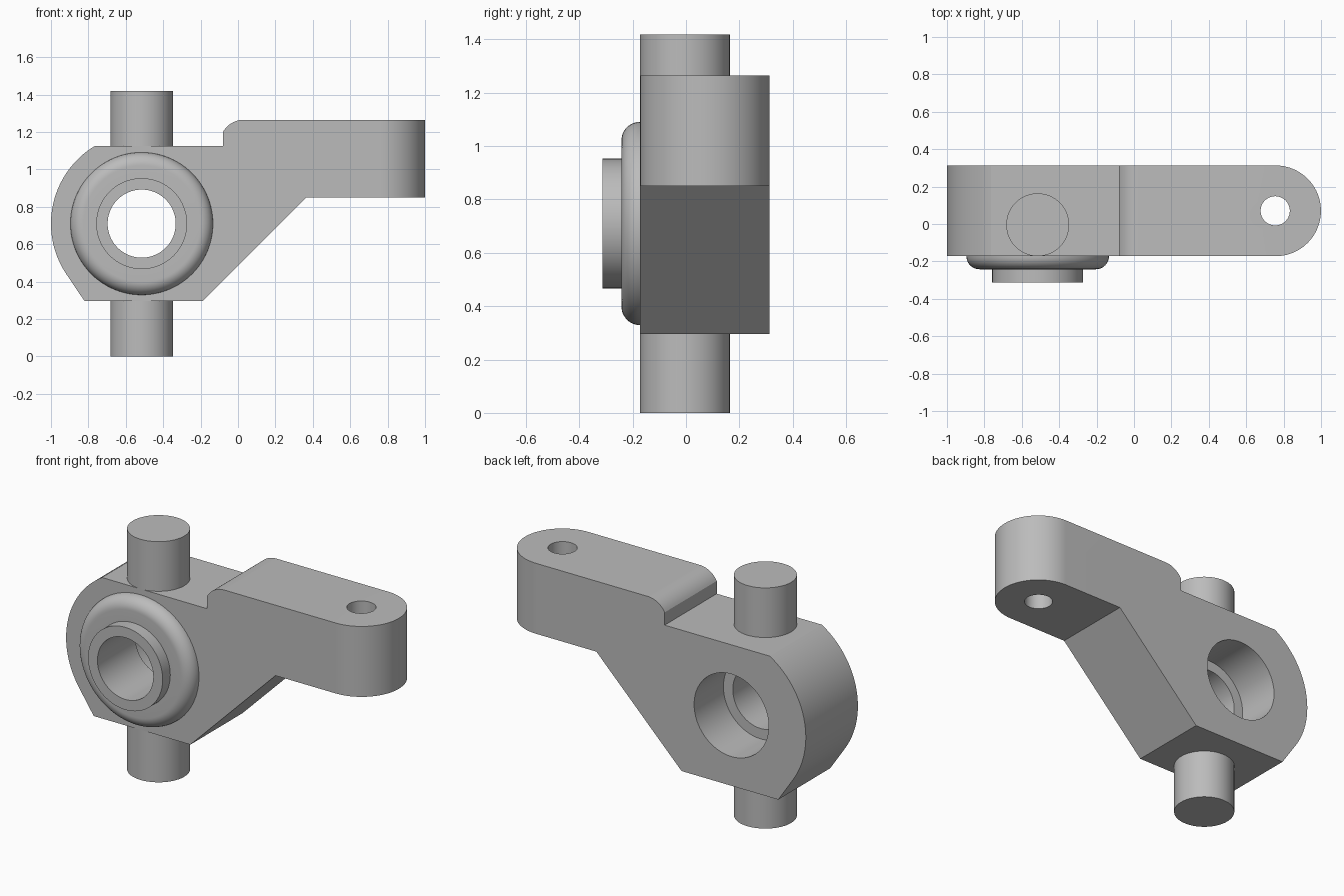
import bpy
import bmesh
from math import radians, cos, sin, tau
from mathutils import Matrix, Vector

if "Cube" in bpy.data.objects:
    bpy.data.objects.remove(bpy.data.objects["Cube"], do_unlink=True)

GREY = (0.5, 0.5, 0.5, 1)
metal = bpy.data.materials.new("grey_metal")
metal.use_nodes = True
metal.diffuse_color = GREY
metal.node_tree.nodes["Principled BSDF"].inputs["Base Color"].default_value = GREY

# Shared dimensions
HUB_X, HUB_Z, HUB_R = -0.515, 0.71, 0.485
FRONT, BACK = -0.172, 0.313
MID_Y, END_R = (FRONT + BACK) / 2, (BACK - FRONT) / 2
TOP, BOTTOM = 1.125, 0.295
SEGMENTS = 96


def arc(cx, cy, r, start, end, n):
    angles = [radians(start + (end - start) * i / n) for i in range(n + 1)]
    return [(cx + r * cos(a), cy + r * sin(a)) for a in angles]


def finish(name, bm):
    bmesh.ops.remove_doubles(bm, verts=bm.verts, dist=1e-5)
    bmesh.ops.recalc_face_normals(bm, faces=bm.faces)
    mesh = bpy.data.meshes.new(name)
    bm.to_mesh(mesh)
    bm.free()
    mesh.materials.append(metal)
    obj = bpy.data.objects.new(name, mesh)
    bpy.context.collection.objects.link(obj)
    return obj


def prism(name, outline, place, low, high):
    """Extrude a flat outline between two levels; place maps (a, b, level) to xyz."""
    bm = bmesh.new()
    face = bm.faces.new([bm.verts.new(place(a, b, low)) for a, b in outline])
    moved = bmesh.ops.extrude_face_region(bm, geom=[face])["geom"]
    shift = Vector(place(0, 0, high)) - Vector(place(0, 0, low))
    bmesh.ops.translate(bm, vec=shift,
                        verts=[v for v in moved if isinstance(v, bmesh.types.BMVert)])
    return finish(name, bm)


def along_y(a, b, level):
    return (a, level, b)


def along_z(a, b, level):
    return (a, b, level)


def disc(cx, cy, r):
    return arc(cx, cy, r, 0, 360, SEGMENTS)[:-1]


def boolean(target, cutter, operation):
    mod = target.modifiers.new(operation.lower(), "BOOLEAN")
    mod.operation, mod.object, mod.solver = operation, cutter, "EXACT"
    bpy.context.view_layer.objects.active = target
    bpy.ops.object.modifier_apply(modifier=mod.name)
    bpy.data.objects.remove(cutter, do_unlink=True)


# Body: side outline of hub and raised arm
side = arc(HUB_X, HUB_Z, HUB_R, 121, 213.7, 40)
side += [(-0.82, BOTTOM), (-0.19, BOTTOM), (0.365, 0.85), (1.2, 0.85), (1.2, 1.265)]
side += arc(0.03, 1.139, 0.126, 90, 151, 12)
side += [(-0.08, TOP)]
body = prism("knuckle_body", side, along_y, -0.6, 0.6)

# Round the arm end in plan, then drill the holes
plan = [(-1.2, FRONT)] + arc(0.757, MID_Y, END_R, -90, 90, 48) + [(-1.2, BACK)]
boolean(body, prism("plan_cutter", plan, along_z, -0.5, 2), "INTERSECT")
boolean(body, prism("bore_cutter", disc(HUB_X, HUB_Z, 0.182), along_y, -0.6, 0.6), "DIFFERENCE")
boolean(body, prism("counterbore_cutter", disc(HUB_X, HUB_Z, 0.243), along_y, 0.04, 0.6),
        "DIFFERENCE")
boolean(body, prism("arm_hole_cutter", disc(0.755, MID_Y, 0.078), along_z, 0.5, 1.6),
        "DIFFERENCE")

# Pivot pins above and below the hub
pins = [
    prism("upper_pin", disc(HUB_X, -0.004, 0.168), along_z, TOP - 0.01, 1.418),
    prism("lower_pin", disc(HUB_X, -0.004, 0.168), along_z, 0, BOTTOM + 0.01),
]

# Front boss: rounded flange and collar, turned about the bore axis
section = [(0.182, FRONT), (0.182, -0.313), (0.243, -0.313), (0.243, -0.242)]
section += arc(0.311, FRONT, 0.07, -90, 0, 12)
bm = bmesh.new()
ring = [bm.verts.new((HUB_X + r, y, HUB_Z)) for r, y in section]
edges = [bm.edges.new((ring[i - 1], ring[i])) for i in range(len(ring))]
bmesh.ops.spin(bm, geom=ring + edges, cent=(HUB_X, 0, HUB_Z), axis=(0, 1, 0),
               angle=tau, steps=SEGMENTS)
boss = finish("front_boss", bm)

# Smooth shading with crisp edges
for obj in [body, boss] + pins:
    bpy.ops.object.select_all(action="DESELECT")
    obj.select_set(True)
    bpy.context.view_layer.objects.active = obj
    bpy.ops.object.shade_smooth_by_angle(angle=radians(25))
